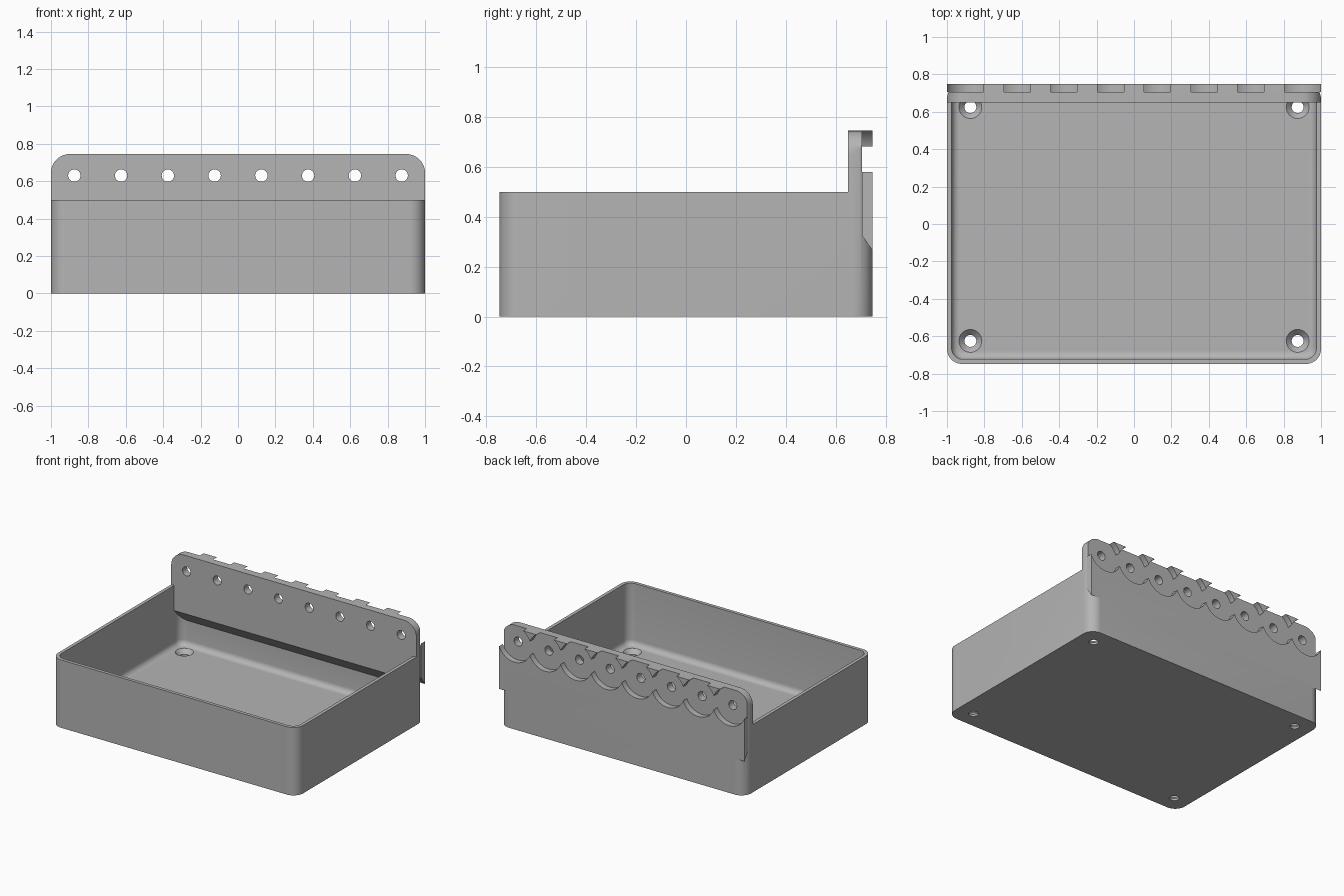
import bpy, bmesh, math

cube = bpy.data.objects.get("Cube")
if cube:
    bpy.data.objects.remove(cube, do_unlink=True)

W, D, H, TOP = 1.0, 0.748, 0.5, 0.745   # half width, half depth, rim height, plate top
PLATE_Y, SLOT_Y = 0.65, 0.705           # front of back plate, floor of the slots
HOLE_Z, PITCH = 0.63, 0.25

grey = bpy.data.materials.new("mid grey plastic")
grey.use_nodes = True
color = (0.46, 0.46, 0.46, 1)
grey.diffuse_color = color
grey.node_tree.nodes["Principled BSDF"].inputs["Base Color"].default_value = color


def arc(cx, cy, r, a0, a1, n=10):
    return [(cx + r * math.cos(math.radians(a0 + (a1 - a0) * i / n)),
             cy + r * math.sin(math.radians(a0 + (a1 - a0) * i / n))) for i in range(n + 1)]


def rounded_rect(w, d, r):
    pts = []
    for sx, sy, a in ((1, 1, 0), (-1, 1, 90), (-1, -1, 180), (1, -1, 270)):
        pts += arc(sx * (w - r), sy * (d - r), r, a, a + 90)
    return pts


def prism(name, pts, axis, lo, hi, fillet=0):
    """Extrude a 2D outline along an axis; optionally fillet the low end."""
    place = {"x": lambda p, t: (t, p[0], p[1]),
             "y": lambda p, t: (p[0], t, p[1]),
             "z": lambda p, t: (p[0], p[1], t)}[axis]
    bm = bmesh.new()
    low = [bm.verts.new(place(p, lo)) for p in pts]
    high = [bm.verts.new(place(p, hi)) for p in pts]
    base = bm.faces.new(low)
    bm.faces.new(high)
    for i in range(len(pts)):
        j = (i + 1) % len(pts)
        bm.faces.new((low[i], low[j], high[j], high[i]))
    bmesh.ops.recalc_face_normals(bm, faces=bm.faces[:])
    if fillet:
        bmesh.ops.bevel(bm, geom=list(base.edges), offset=fillet, segments=6,
                        profile=0.5, affect="EDGES")
    mesh = bpy.data.meshes.new(name)
    bm.to_mesh(mesh)
    bm.free()
    mesh.materials.append(grey)
    obj = bpy.data.objects.new(name, mesh)
    bpy.context.collection.objects.link(obj)
    return obj


def cone(name, x, y, r_low, r_high, lo, hi):
    obj = prism(name, arc(0, 0, 1, 0, 360 - 11.25, 31), "z", lo, hi)
    for v in obj.data.vertices:
        r = r_low if v.co.z < (lo + hi) / 2 else r_high
        v.co.x, v.co.y = x + v.co.x * r, y + v.co.y * r
    return obj


def combine(target, tool, operation="DIFFERENCE"):
    mod = target.modifiers.new("combine", "BOOLEAN")
    mod.operation, mod.object, mod.solver = operation, tool, "EXACT"
    bpy.context.view_layer.objects.active = target
    bpy.ops.object.modifier_apply(modifier=mod.name)
    bpy.data.objects.remove(tool, do_unlink=True)


def circle(x, z, r, n=48):
    return arc(x, z, r, 0, 360 - 360 / n, n - 1)


# Outer shell, with square mounting wings filling its rounded rear corners
tray = prism("wall_mount_tray", rounded_rect(W, D, 0.08), "z", 0, TOP)
wings = prism("rear_wings", [(SLOT_Y, TOP), (SLOT_Y, 0.325), (D, 0.265), (D, TOP)],
              "x", -W, W)
combine(tray, wings, "UNION")

# Lower the rim in front of the back plate
combine(tray, prism("rim_cut", [(-1, H), (PLATE_Y, H), (PLATE_Y, 1), (-1, 1)], "x", -1.2, 1.2))

# Hollow interior with filleted floor; the thick plate overhangs the rear wall
cavity = prism("cavity", rounded_rect(W - 0.025, D - 0.025, 0.06), "z", 0.045, 0.9, 0.04)
overhang = prism("overhang", [(PLATE_Y, 1), (PLATE_Y, 0.315), (0.73, 0.22), (0.73, 1)],
                 "x", -1.2, 1.2)
combine(cavity, overhang)
combine(tray, cavity)

# Rounded top corners of the back plate
for s in (-1, 1):
    outline = [(s * x, z) for x, z in
               arc(W - 0.1, TOP - 0.1, 0.1, 0, 90) + [(0.9, 0.9), (1.1, 0.9), (1.1, TOP - 0.1)]]
    combine(tray, prism("corner_cut", outline, "y", 0.5, 0.9))

# Round connector pockets and screw holes along the plate
for i in range(8):
    x = (i - 3.5) * PITCH
    combine(tray, prism("pocket", circle(x, HOLE_Z, 0.135), "y", SLOT_Y, 0.9))
    combine(tray, prism("screw_hole", circle(x, HOLE_Z, 0.033, 32), "y", 0.5, 0.9))

# Countersunk holes in the floor
for x in (-0.875, 0.875):
    for y in (-0.625, 0.625):
        combine(tray, cone("floor_hole", x, y, 0.032, 0.032, -0.1, 0.1))
        combine(tray, cone("countersink", x, y, 0.03, 0.063, 0.012, 0.047))

# Smooth curved surfaces, keep hard edges
bpy.ops.object.select_all(action="DESELECT")
tray.select_set(True)
bpy.context.view_layer.objects.active = tray
bpy.ops.object.shade_smooth_by_angle(angle=math.radians(30))
